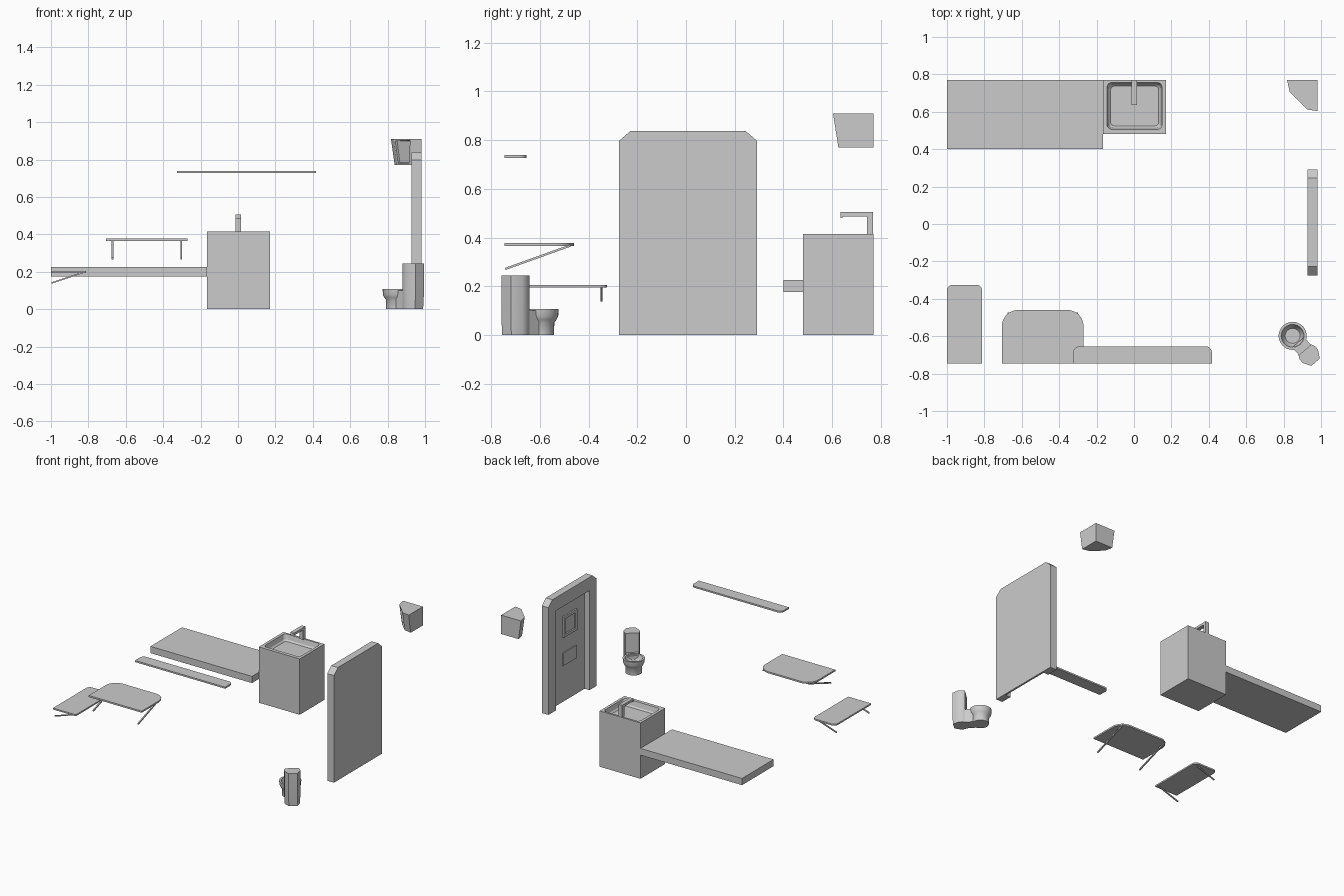
import bpy, bmesh
from math import sin, cos, pi, radians
from mathutils import Vector

if "Cube" in bpy.data.objects:
    bpy.data.objects.remove(bpy.data.objects["Cube"])


def loft(name, rings, smooth=False, inset_face=None):
    """Skin a stack of equal-length point rings, capping both ends."""
    bm = bmesh.new()
    rows = [[bm.verts.new(p) for p in r] for r in rings]
    n = len(rows[0])
    sides = []
    for a, b in zip(rows, rows[1:]):
        for i in range(n):
            j = (i + 1) % n
            sides.append(bm.faces.new((a[i], a[j], b[j], b[i])))
    bm.faces.new(rows[0])
    bm.faces.new(rows[-1])
    bmesh.ops.recalc_face_normals(bm, faces=bm.faces[:])
    if inset_face is not None:
        bmesh.ops.inset_individual(bm, faces=[sides[inset_face]], thickness=0.014)
        bmesh.ops.inset_individual(bm, faces=[sides[inset_face]], thickness=0.003, depth=-0.012)
    me = bpy.data.meshes.new(name)
    bm.to_mesh(me)
    bm.free()
    ob = bpy.data.objects.new(name, me)
    bpy.context.collection.objects.link(ob)
    if smooth:
        bpy.ops.object.select_all(action='DESELECT')
        ob.select_set(True)
        bpy.context.view_layer.objects.active = ob
        bpy.ops.object.shade_smooth_by_angle(angle=radians(40))
    return ob


def at_z(outline, z):
    return [(x, y, z) for x, y in outline]


def at_x(outline, x):
    return [(x, y, z) for y, z in outline]


def rect(x0, x1, y0, y1):
    return [(x0, y0), (x1, y0), (x1, y1), (x0, y1)]


def rounded(x0, x1, y0, y1, r, front=True, seg=6):
    """Rectangle with rounded +y corners, and -y corners too if front."""
    pts = []
    corners = [(x1 - r, y1 - r, 0), (x0 + r, y1 - r, pi / 2)]
    if front:
        corners += [(x0 + r, y0 + r, pi), (x1 - r, y0 + r, 1.5 * pi)]
    for cx, cy, a in corners:
        for k in range(seg + 1):
            t = a + pi / 2 * k / seg
            pts.append((cx + r * cos(t), cy + r * sin(t)))
    if not front:
        pts += [(x0, y0), (x1, y0)]
    return pts


def slab(name, outline, z0, z1, smooth=False):
    return loft(name, [at_z(outline, z0), at_z(outline, z1)], smooth)


def box(name, x0, x1, y0, y1, z0, z1):
    return slab(name, rect(x0, x1, y0, y1), z0, z1)


def bar(name, a, b, w=0.009):
    a, b = Vector(a), Vector(b)
    h = w / 2
    q = (b - a).to_track_quat('Z', 'Y')
    sq = [q @ Vector((x, y, 0)) for x, y in rect(-h, h, -h, h)]
    return loft(name, [[a + p for p in sq], [b + p for p in sq]])


# Bed
box("bed", -1, -0.165, 0.40, 0.77, 0.176, 0.226)

# Sink cabinet with a cut basin
cabinet = box("sink_cabinet", -0.165, 0.171, 0.48, 0.77, 0, 0.415)
basin = loft("basin_cutter", [
    at_z(rounded(-0.125, 0.132, 0.525, 0.737, 0.02), 0.37),
    at_z(rounded(-0.135, 0.142, 0.515, 0.747, 0.025), 0.38),
    at_z(rounded(-0.144, 0.151, 0.506, 0.756, 0.025), 0.415),
    at_z(rounded(-0.144, 0.151, 0.506, 0.756, 0.025), 0.45)])
mod = cabinet.modifiers.new("basin", 'BOOLEAN')
mod.operation = 'DIFFERENCE'
mod.solver = 'EXACT'
mod.object = basin
bpy.ops.object.select_all(action='DESELECT')
cabinet.select_set(True)
bpy.context.view_layer.objects.active = cabinet
bpy.ops.object.modifier_apply(modifier=mod.name)
bpy.data.objects.remove(basin)

# Faucet: side profile extruded across x
faucet = [(0.769, 0.414), (0.769, 0.505), (0.635, 0.505), (0.635, 0.481),
          (0.643, 0.481), (0.643, 0.487), (0.744, 0.487), (0.744, 0.414)]
loft("faucet", [at_x(faucet, -0.014), at_x(faucet, 0.015)])

# Wall shelf
slab("shelf", rounded(-0.325, 0.416, -0.745, -0.655, 0.03, False), 0.727, 0.739, True)

# Table with two slanted braces
slab("table_top", rounded(-0.706, -0.27, -0.745, -0.46, 0.085, False, 8), 0.365, 0.377, True)
for side, x in (("left", -0.671), ("right", -0.303)):
    bar("table_brace_" + side, (x, -0.742, 0.271), (x, -0.475, 0.367))

# Seat with two slanted braces
slab("seat", rounded(-1, -0.812, -0.745, -0.325, 0.03, False), 0.194, 0.205, True)
for side, y in (("front", -0.728), ("back", -0.347)):
    bar("seat_brace_" + side, (-0.997, y, 0.14), (-0.83, y, 0.196), 0.008)

# Door: frame, recessed leaf, window and hatch
frame = [(-0.275, 0), (-0.275, 0.797), (-0.228, 0.838), (0.245, 0.838), (0.292, 0.797),
         (0.292, 0), (0.205, 0), (0.205, 0.74), (-0.19, 0.74), (-0.19, 0)]
loft("door_frame", [at_x(frame, 0.927), at_x(frame, 0.981)])
box("door_leaf", 0.967, 0.981, -0.19, 0.205, 0, 0.74)
outer, inner = rect(-0.09, 0.07, 0.48, 0.635), rect(-0.07, 0.05, 0.50, 0.615)
loft("door_window", [at_x(outer, 0.969), at_x(outer, 0.956), at_x(inner, 0.956), at_x(inner, 0.966)])
box("door_hatch", 0.959, 0.969, -0.09, 0.07, 0.27, 0.365)

# Corner wall unit with a recessed diagonal screen
low = [(0.981, 0.77), (0.838, 0.77), (0.85, 0.712), (0.922, 0.64), (0.981, 0.626)]
high = [(0.981, 0.77), (0.818, 0.77), (0.833, 0.705), (0.926, 0.612), (0.981, 0.604)]
loft("corner_unit", [at_z(low, 0.77), at_z(high, 0.91)], inset_face=2)


# Toilet, built facing +x and then turned toward the room
def circle(r, z, n=28):
    return [(r * cos(2 * pi * i / n), r * sin(2 * pi * i / n), z) for i in range(n)]


tank = [(-0.187, -0.03), (-0.145, -0.054), (-0.12, -0.054), (-0.1, -0.045),
        (-0.1, 0.045), (-0.12, 0.054), (-0.145, 0.054), (-0.187, 0.03)]
parts = [
    loft("toilet_tank", [at_z([(x * 0.98, y * 0.95) for x, y in tank], 0), at_z(tank, 0.07),
                         at_z(tank, 0.243)], True),
    slab("toilet_neck", rect(-0.125, -0.045, -0.042, 0.042), 0, 0.1),
    loft("toilet_bowl", [circle(0.056, 0), circle(0.057, 0.05), circle(0.066, 0.062),
                         circle(0.073, 0.078), circle(0.075, 0.107), circle(0.061, 0.107),
                         circle(0.055, 0.085), circle(0.04, 0.065)], True),
]
for part in parts:
    part.location = (0.848, -0.598, 0)
    part.rotation_euler.z = radians(131)
